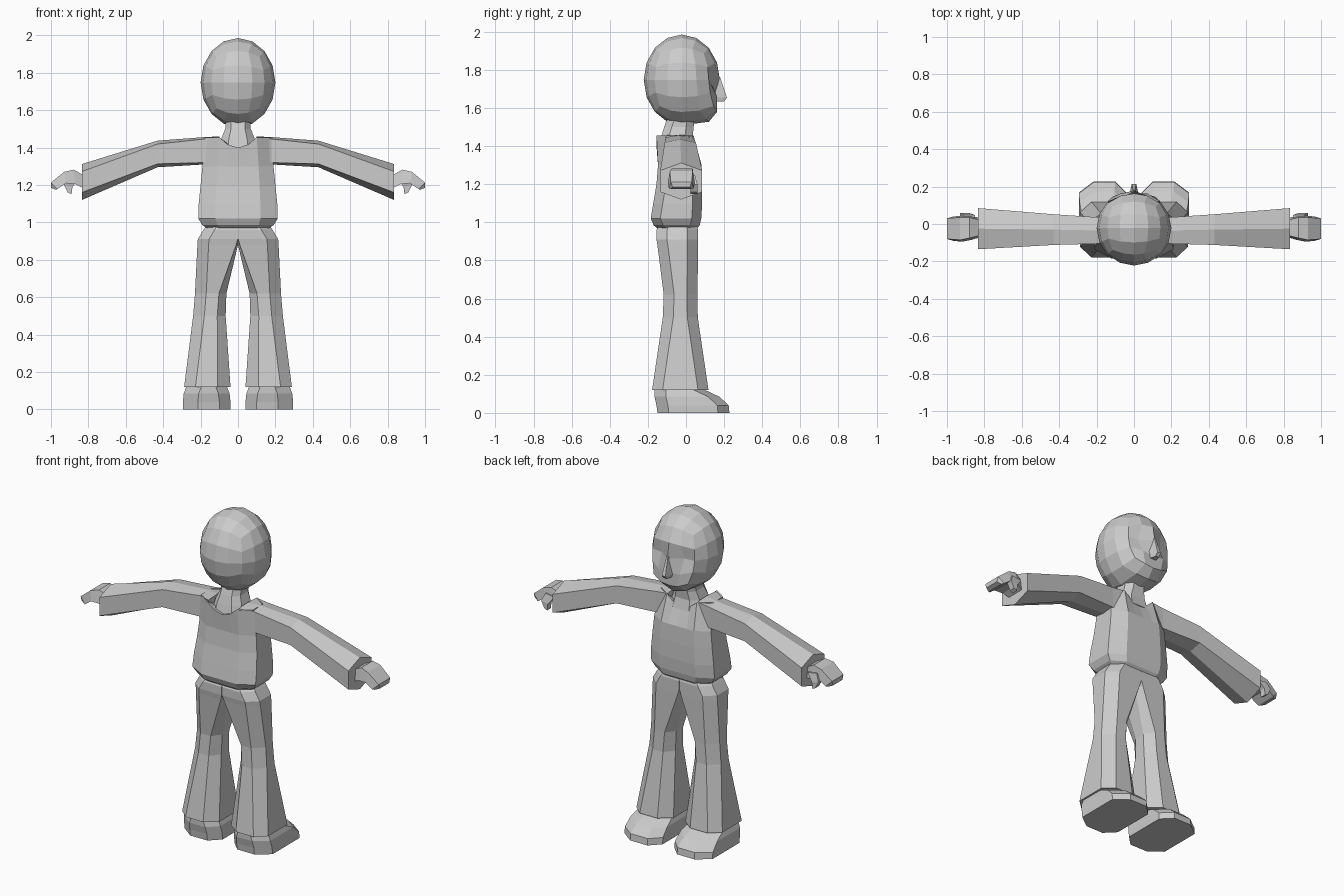
import bpy, bmesh, math
from mathutils import Vector

grey = bpy.data.materials.new("light_grey")
grey.diffuse_color = (0.6, 0.6, 0.6, 1)


def finish(name, bm):
    bmesh.ops.recalc_face_normals(bm, faces=bm.faces)
    me = bpy.data.meshes.new(name)
    bm.to_mesh(me)
    bm.free()
    me.materials.append(grey)
    ob = bpy.data.objects.new(name, me)
    bpy.context.collection.objects.link(ob)


def loft(name, rings):
    """Skin a list of equal-length point rings and cap both ends."""
    bm = bmesh.new()
    vs = [[bm.verts.new(p) for p in r] for r in rings]
    n = len(vs[0])
    for a, b in zip(vs, vs[1:]):
        for i in range(n):
            j = (i + 1) % n
            bm.faces.new((a[i], a[j], b[j], b[i]))
    bm.faces.new(vs[0])
    bm.faces.new(vs[-1])
    finish(name, bm)


def octagon(a0, a1, b0, b1, c0, c1, d):
    """Box outline with chamfers: c0/c1 along a at each side, d along b."""
    return [(a0 + c0, b0), (a1 - c1, b0), (a1, b0 + d), (a1, b1 - d),
            (a1 - c1, b1), (a0 + c0, b1), (a0, b1 - d), (a0, b0 + d)]


# Head: rounded cube with eye hollows, fuller jaw
bm = bmesh.new()
bmesh.ops.create_cube(bm, size=2)
bmesh.ops.subdivide_edges(bm, edges=bm.edges[:], cuts=3, use_grid_fill=True)
for v in bm.verts:
    d = Vector([math.tan(c * math.pi / 4) for c in v.co]).normalized()
    x, y, z = d.x * 0.2, d.y * 0.2, 1.748 + d.z * 0.238
    if y > 0.02 and z < 1.7:
        y = min(y * (1 + 5 * (1.7 - z)), 0.185)
    y -= 0.022
    if y > 0.08 and 1.68 < z < 1.8 and 0.04 < abs(x) < 0.13:
        y = min(y, 0.125)
    v.co = (x, y, z)
finish("head", bm)

# Nose
loft("nose", [[(-w, y, z), (w, y, z), (w * 0.4, y1, z), (-w * 0.4, y1, z)]
              for z, w, y, y1 in [(1.76, 0.012, 0.13, 0.18), (1.655, 0.03, 0.13, 0.215),
                                  (1.635, 0.028, 0.13, 0.2)]])

# Neck
loft("neck", [[(x, y, z) for x, y in octagon(-w, w, y0, y1, w * .45, w * .45, 0.04)]
              for z, w, y0, y1 in [(1.39, 0.1, -0.145, 0.05), (1.45, 0.088, -0.13, 0.035),
                                   (1.50, 0.068, -0.115, 0.04), (1.57, 0.065, -0.09, 0.05)]])


# Shirt body with scooped neckline and bulging hem
def body_ring(z, w, c, y0, y1, dip=0):
    cols = [-1, -0.55, 0, 0.55, 1]
    low = [(c * k, y0, z - dip * (1 - k * k)) for k in cols]
    high = [(c * k, y1, z - dip * (1 - k * k)) for k in reversed(cols)]
    return (low + [(w, y0 + 0.05, z), (w, y1 - 0.05, z)] + high
            + [(-w, y1 - 0.05, z), (-w, y0 + 0.05, z)])


loft("shirt_body", [body_ring(*r) for r in [
    (0.96, 0.15, 0.09, -0.14, 0.05),
    (0.985, 0.19, 0.11, -0.17, 0.072),
    (1.02, 0.212, 0.12, -0.185, 0.08),
    (1.10, 0.21, 0.12, -0.172, 0.085),
    (1.20, 0.20, 0.115, -0.155, 0.085),
    (1.30, 0.19, 0.11, -0.147, 0.082),
    (1.455, 0.175, 0.1, -0.155, 0.04, 0.055),
    (1.40, 0.06, 0.05, -0.1, 0.0)]])


# Sleeve cross-section: six sides, ridge above and below
def sleeve_ring(x, y0, y1, z0, z1, edge):
    m = (y0 + y1) / 2
    return [(x, m, z1), (x, y1, z1 - edge), (x, y1, z0 + edge),
            (x, m, z0), (x, y0, z0 + edge), (x, y0, z1 - edge)]


for side, s in (("right", 1), ("left", -1)):
    def put(name, rings):
        loft(side + "_" + name, [[(s * x, y, z) for x, y, z in r] for r in rings])

    put("sleeve", [sleeve_ring(*r) for r in [
        (0.10, -0.14, 0.035, 1.33, 1.46, 0.005),
        (0.18, -0.105, 0.035, 1.31, 1.456, 0.01),
        (0.43, -0.112, 0.052, 1.295, 1.437, 0.018),
        (0.835, -0.135, 0.085, 1.12, 1.312, 0.04)]])

    # Hand: palm and bent fingers, then thumb
    put("hand", [[(x0, y0, z0), (x1, y0 + 0.01, z1), (x1, y1 - 0.01, z1), (x0, y1, z0)]
                 for x0, z0, x1, z1, y0, y1 in [
                     (0.82, 1.18, 0.82, 1.25, -0.07, 0.03),
                     (0.87, 1.205, 0.88, 1.282, -0.085, 0.045),
                     (0.92, 1.21, 0.93, 1.27, -0.095, 0.045),
                     (0.965, 1.178, 1.0, 1.213, -0.09, 0.04),
                     (0.975, 1.175, 1.0, 1.185, -0.08, 0.03)]])
    put("thumb", [[(x, y - 0.018, z), (x + t, y - 0.018, z + 0.01),
                   (x + t, y + 0.018, z + 0.01), (x, y + 0.018, z)]
                  for x, y, z, t in [(0.85, 0.03, 1.235, 0.06), (0.885, 0.042, 1.19, 0.045),
                                     (0.89, 0.042, 1.15, 0.02)]])

    # Flared trouser leg
    put("trouser_leg", [[(x, y, z) for x, y in octagon(xi, xo, y0, y1, ci, 0.06, 0.055)]
                        for z, xi, xo, y0, y1, ci in [
                            (0.99, 0, 0.165, -0.14, 0.055, 0.001),
                            (0.96, 0, 0.185, -0.155, 0.064, 0.001),
                            (0.91, 0, 0.215, -0.155, 0.064, 0.001),
                            (0.88, 0, 0.217, -0.15, 0.064, 0.01),
                            (0.62, 0.062, 0.23, -0.117, 0.06, 0.04),
                            (0.50, 0.066, 0.24, -0.122, 0.062, 0.045),
                            (0.12, 0.04, 0.288, -0.178, 0.118, 0.07)]])

    # Shoe
    put("shoe", [[(x, y, z) for x, y in octagon(xi, xo, y0, y1, 0.06, 0.08, 0.06)]
                 for z, xi, xo, y0, y1 in [
                     (0, 0.04, 0.295, -0.15, 0.228), (0.04, 0.04, 0.295, -0.155, 0.224),
                     (0.085, 0.045, 0.29, -0.165, 0.175), (0.125, 0.06, 0.275, -0.165, 0.09)]])
